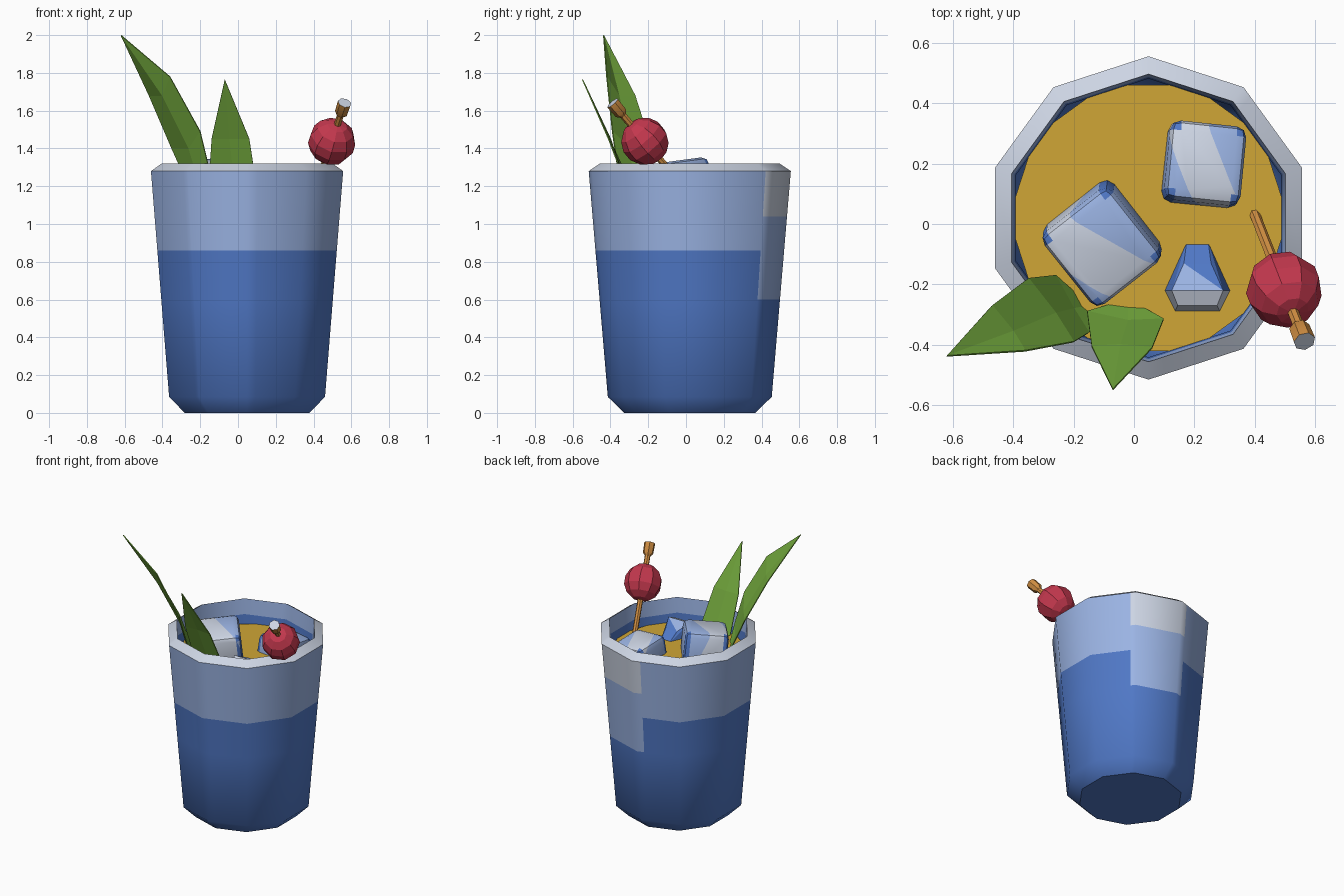
import bpy, bmesh, math
from mathutils import Vector, Matrix, Euler

if "Cube" in bpy.data.objects:
    bpy.data.objects.remove(bpy.data.objects["Cube"])


def mat(name, r, g, b):
    m = bpy.data.materials.new(name)
    lin = [((c / 255 + 0.055) / 1.055) ** 2.4 for c in (r, g, b)]
    m.diffuse_color = (*lin, 1)
    m.use_nodes = True
    m.node_tree.nodes["Principled BSDF"].inputs["Base Color"].default_value = m.diffuse_color
    return m


BLUE = mat("deep blue", 80, 120, 198)
LIGHT = mat("light blue", 155, 180, 228)
PALE = mat("pale grey", 205, 213, 228)
YELLOW = mat("drink yellow", 208, 166, 54)
GREEN = mat("leaf green", 116, 170, 62)
RED = mat("cherry red", 196, 56, 78)
WOOD = mat("wood", 208, 142, 66)


def finish(bm, name, mats, smooth=None):
    me = bpy.data.meshes.new(name)
    bm.to_mesh(me)
    bm.free()
    ob = bpy.data.objects.new(name, me)
    bpy.context.collection.objects.link(ob)
    for m in mats:
        me.materials.append(m)
    if smooth:
        bpy.ops.object.select_all(action='DESELECT')
        ob.select_set(True)
        bpy.context.view_layer.objects.active = ob
        bpy.ops.object.shade_smooth_by_angle(angle=math.radians(smooth))
    return ob


def cut(bm, co, no):
    bmesh.ops.bisect_plane(bm, geom=bm.verts[:] + bm.edges[:] + bm.faces[:],
                           plane_co=co, plane_no=no)


def lathe(bm, profile, n, start=0.0):
    """Skin rings of (radius, z), capping the first ring."""
    rings = [[bm.verts.new((r * math.cos(start + i * math.tau / n),
                            r * math.sin(start + i * math.tau / n), z)) for i in range(n)]
             for r, z in profile]
    bm.faces.new(rings[0][::-1])
    for a, b in zip(rings, rings[1:]):
        for i in range(n):
            j = (i + 1) % n
            bm.faces.new((a[i], a[j], b[j], b[i]))
    return rings


# Ten-sided glass, with colour bands by height and a patch at the back
CENTRE = Matrix.Translation((0.048, 0.02, 0))
LEVEL = 1.15


def wall(z):
    return 0.434 + (z - 0.085) / 1.195 * 0.101


bm = bmesh.new()
profile = [(0.347, 0)] + [(wall(z), z) for z in (0.085, 0.6, 0.86, 1.04, 1.28)]
profile += [(0.476, 1.32), (0.467, 1.21), (0.461, LEVEL - 0.02)]
lathe(bm, profile, 10, math.pi / 2)
for deg in (50, 96):
    a = math.radians(deg)
    cut(bm, (0, 0, 0), (-math.sin(a), math.cos(a), 0))
for f in bm.faces:
    c = f.calc_center_median()
    f.normal_update()
    outside = f.normal.x * c.x + f.normal.y * c.y > 0
    patch = 50 < math.degrees(math.atan2(c.y, c.x)) < 96
    if not outside or c.z < 0.01:
        f.material_index = 1 if c.z > 1.22 else 0
    elif c.z > 1.29:
        f.material_index = 2
    elif c.z > 1.04:
        f.material_index = 2 if patch else 1
    elif c.z > 0.86:
        f.material_index = 1
    elif c.z > 0.6:
        f.material_index = 1 if patch else 0
bm.transform(CENTRE)
finish(bm, "glass", [BLUE, LIGHT, PALE], 40)

# Drink surface
bm = bmesh.new()
bmesh.ops.create_circle(bm, cap_ends=True, segments=10, radius=0.463,
                        matrix=CENTRE @ Matrix.Translation((0, 0, LEVEL)) @ Matrix.Rotation(math.pi / 2, 4, 'Z'))
bmesh.ops.recalc_face_normals(bm, faces=bm.faces[:])
for f in bm.faces:
    if f.normal.z < 0:
        f.normal_flip()
finish(bm, "drink", [YELLOW])


# Bevelled ice cubes with a pale diagonal band and blue corners
def ice(name, loc, size, rot, band_deg, lo, hi):
    bm = bmesh.new()
    bmesh.ops.create_cube(bm, size=1, matrix=Matrix.Diagonal((*size, 1)))
    bmesh.ops.bevel(bm, geom=bm.edges[:], offset=0.035, segments=2, profile=0.5, affect='EDGES')
    a = math.radians(band_deg)
    n = Vector((math.cos(a), math.sin(a), 0.35))
    z0 = 0.35 * size[2] / 2
    for d in (lo, hi):
        cut(bm, n * (d + z0) / n.length_squared, n)
    for f in bm.faces:
        c = f.calc_center_median()
        near = sum(abs(c[i]) > size[i] / 2 - 0.034 for i in range(3))
        if near == 3 or (near == 2 and abs(c.z) < size[2] / 4) or c.z < -size[2] * 0.3:
            f.material_index = 0
        else:
            f.material_index = 2 if lo < c.dot(n) - z0 < hi else 1
    R = Euler([math.radians(v) for v in rot], 'XYZ').to_matrix().to_4x4()
    bm.transform(Matrix.Translation(loc) @ R)
    finish(bm, name, [BLUE, LIGHT, PALE], 40)


ice("ice_large", (-0.105, -0.06, 1.185), (0.29, 0.31, 0.29), (6, -6, 38), 22, -0.13, 0.035)
ice("ice_back", (0.227, 0.193, 1.13), (0.255, 0.265, 0.25), (-6, 5, -6), 27, -0.09, 0.05)

# Corner of a third, mostly sunken cube
bm = bmesh.new()
for x, y, z in ((0.035, -0.055, 1.14), (0.11, -0.22, 1.14), (0.075, -0.29, 1.14),
                (0.045, -0.13, 1.20), (0.085, -0.22, 1.24), (0.065, -0.27, 1.22)):
    for s in (-1, 1):
        bm.verts.new((0.21 + s * x, y, z))
bmesh.ops.convex_hull(bm, input=bm.verts[:])
for f in bm.faces:
    f.normal_update()
    y = f.calc_center_median().y
    f.material_index = 2 if y < -0.235 else 1 if y < -0.185 else 0
finish(bm, "ice_corner", [BLUE, LIGHT, PALE])

# Cocktail stick with a knob, and the cherry threaded on it
CHERRY = Vector((0.497, -0.217, 1.437))
DIR = Vector((0.066, -0.168, 0.2)).normalized()
ALONG = Matrix.Translation(CHERRY) @ DIR.to_track_quat('Z', 'Y').to_matrix().to_4x4()

bm = bmesh.new()
rings = lathe(bm, [(0.018, -0.42), (0.019, 0.185), (0.035, 0.205), (0.037, 0.275)], 7)
end = bm.faces.new(rings[-1])
end.material_index = 1
bm.transform(ALONG)
finish(bm, "stick", [WOOD, PALE], 35)

bm = bmesh.new()
bmesh.ops.create_uvsphere(bm, u_segments=9, v_segments=7, radius=0.127, matrix=ALONG)
finish(bm, "cherry", [RED])


# Folded leaves: rows of (edge, rib, edge) running from tip to base
def leaf(name, tip, rows, base):
    bm = bmesh.new()
    t, b = bm.verts.new(tip), bm.verts.new(base)
    vs = [[bm.verts.new(p) for p in row] for row in rows]
    for k in (0, 1):
        bm.faces.new((t, vs[0][k], vs[0][k + 1]))
        for p, q in zip(vs, vs[1:]):
            bm.faces.new((p[k], q[k], q[k + 1], p[k + 1]))
        bm.faces.new((vs[-1][k], b, vs[-1][k + 1]))
    bmesh.ops.recalc_face_normals(bm, faces=bm.faces[:])
    ob = finish(bm, name, [GREEN])
    sol = ob.modifiers.new("thickness", 'SOLIDIFY')
    sol.thickness, sol.offset = 0.006, 0


leaf("leaf_tall", (-0.62, -0.437, 2.0),
     [((-0.47, -0.27, 1.68), (-0.40, -0.355, 1.68), (-0.36, -0.42, 1.78)),
      ((-0.35, -0.18, 1.40), (-0.26, -0.295, 1.40), (-0.20, -0.39, 1.49)),
      ((-0.26, -0.17, 1.20), (-0.20, -0.28, 1.20), (-0.15, -0.36, 1.28))],
     (-0.15, -0.27, 1.10))
leaf("leaf_short", (-0.07, -0.548, 1.765),
     [((-0.14, -0.405, 1.45), (-0.045, -0.40, 1.45), (0.06, -0.41, 1.45)),
      ((-0.155, -0.29, 1.20), (-0.02, -0.32, 1.22), (0.098, -0.315, 1.20))],
     (-0.02, -0.25, 1.10))
